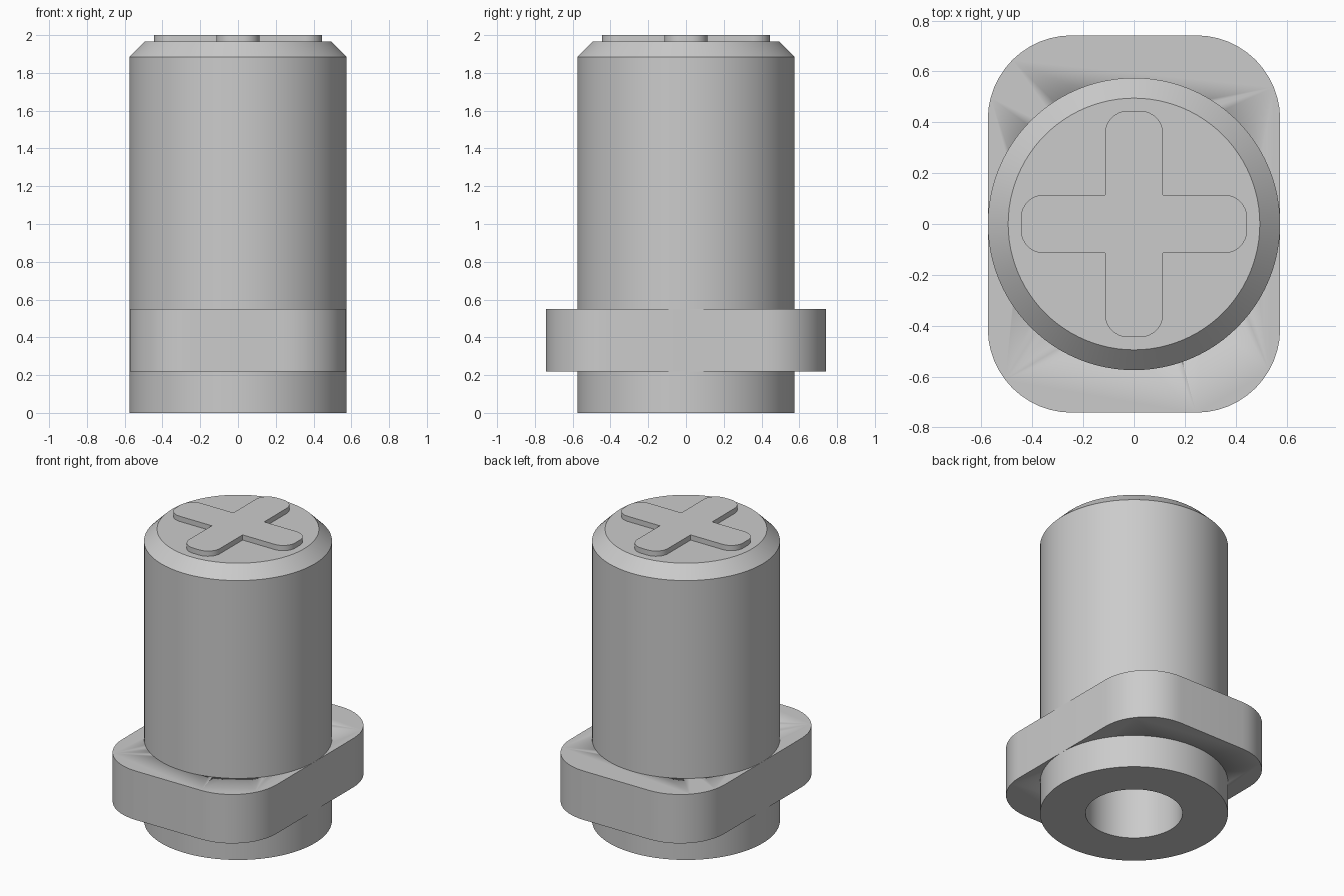
import bpy
import bmesh
from math import cos, sin, pi, radians

old = bpy.data.objects.get("Cube")
if old:
    bpy.data.objects.remove(old, do_unlink=True)

grey = bpy.data.materials.new("plain grey")
grey.use_nodes = True
grey.diffuse_color = (0.6, 0.6, 0.6, 1)
grey.node_tree.nodes["Principled BSDF"].inputs["Base Color"].default_value = (0.6, 0.6, 0.6, 1)


def finish(name, bm):
    """Turn a bmesh into a smooth-shaded object with sharp edges kept."""
    bmesh.ops.remove_doubles(bm, verts=bm.verts, dist=1e-5)
    bmesh.ops.recalc_face_normals(bm, faces=bm.faces)
    mesh = bpy.data.meshes.new(name)
    bm.to_mesh(mesh)
    bm.free()
    mesh.materials.append(grey)
    obj = bpy.data.objects.new(name, mesh)
    bpy.context.collection.objects.link(obj)
    bpy.ops.object.select_all(action='DESELECT')
    obj.select_set(True)
    bpy.context.view_layer.objects.active = obj
    bpy.ops.object.shade_smooth_by_angle(angle=radians(30))
    return obj


def lathe(name, profile, steps=96):
    """Spin an (r, z) profile around the z axis."""
    bm = bmesh.new()
    verts = [bm.verts.new((r, 0, z)) for r, z in profile]
    edges = [bm.edges.new(pair) for pair in zip(verts, verts[1:])]
    bmesh.ops.spin(bm, geom=verts + edges, cent=(0, 0, 0), axis=(0, 0, 1),
                   angle=2 * pi, steps=steps, use_merge=True)
    return finish(name, bm)


def arc(cx, cy, r, start, steps=12):
    """Quarter circle, counter-clockwise from the start angle."""
    return [(cx + r * cos(start + pi / 2 * i / steps),
             cy + r * sin(start + pi / 2 * i / steps)) for i in range(steps + 1)]


def extrude_outline(name, outline, bottom, top):
    bm = bmesh.new()
    face = bm.faces.new([bm.verts.new((x, y, bottom)) for x, y in outline])
    grown = bmesh.ops.extrude_face_region(bm, geom=[face], use_keep_orig=True)["geom"]
    moved = [v for v in grown if isinstance(v, bmesh.types.BMVert)]
    bmesh.ops.translate(bm, verts=moved, vec=(0, 0, top - bottom))
    return finish(name, bm)


# Barrel with chamfered top and a blind bore from below
RADIUS, BORE = 0.575, 0.297
lathe("barrel", [(0, 1.2), (BORE, 1.2), (BORE, 0), (RADIUS, 0),
                 (RADIUS, 1.885), (0.495, 1.965), (0, 1.965)])

# Rounded rectangular flange, opened in the middle so the bore stays clear
half_x, half_y, corner = RADIUS, 0.742, 0.33
outline = []
for i, (sx, sy) in enumerate([(1, 1), (-1, 1), (-1, -1), (1, -1)]):
    outline += arc(sx * (half_x - corner), sy * (half_y - corner), corner, i * pi / 2)
flange = extrude_outline("flange", outline, 0.22, 0.55)

cutter = lathe("flange_cutter", [(0, 0.1), (0.45, 0.1), (0.45, 0.7), (0, 0.7)], 48)
cutter.hide_render = True
cutter.hide_set(True)
opening = flange.modifiers.new("opening", 'BOOLEAN')
opening.operation = 'DIFFERENCE'
opening.solver = 'EXACT'
opening.object = cutter

# Raised cross with rounded arm ends
length, width, tip = 0.445, 0.115, 0.09
arm = (arc(length - tip, -width + tip, tip, -pi / 2, 8)
       + arc(length - tip, width - tip, tip, 0, 8) + [(width, width)])
cross = []
for i in range(4):
    c, s = round(cos(i * pi / 2)), round(sin(i * pi / 2))
    cross += [(x * c - y * s, x * s + y * c) for x, y in arm]
extrude_outline("raised_cross", cross, 1.95, 2.0)
